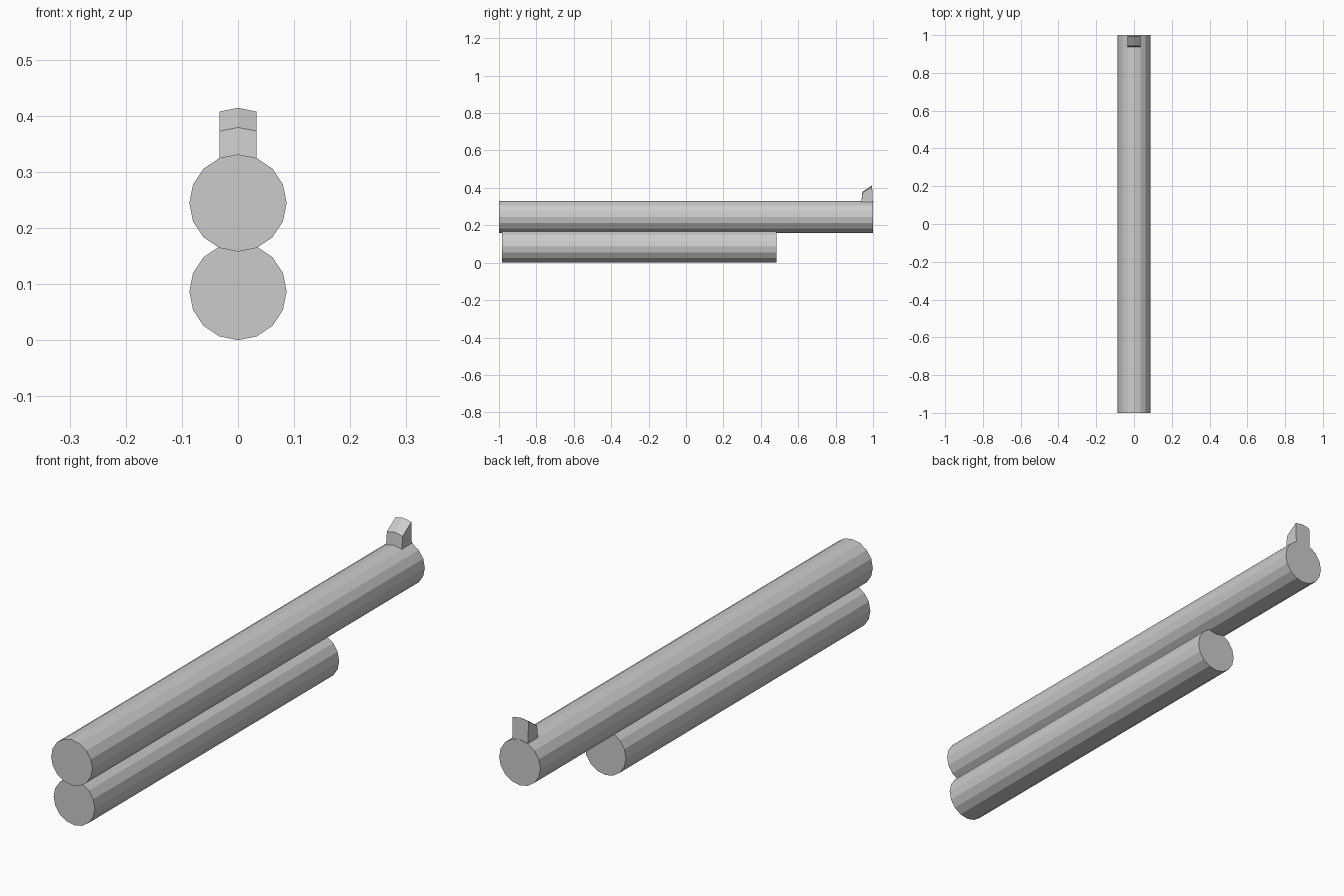
import bpy, bmesh, math

if "Cube" in bpy.data.objects:
    bpy.data.objects.remove(bpy.data.objects["Cube"])

R = 0.0867        # shared tube radius
SIDES = 16
STEP = 2 * math.pi / SIDES


def tube(name, y0, y1, z):
    """Flat-faced 16-sided tube lying along y, with a vertex at the very top."""
    bm = bmesh.new()
    rings = [[bm.verts.new((R * math.sin(i * STEP), y, z + R * math.cos(i * STEP)))
              for i in range(SIDES)] for y in (y0, y1)]
    for ring in rings:
        bm.faces.new(ring)
    for i in range(SIDES):
        j = (i + 1) % SIDES
        bm.faces.new((rings[0][i], rings[0][j], rings[1][j], rings[1][i]))
    return finish(name, bm)


def finish(name, bm):
    bmesh.ops.recalc_face_normals(bm, faces=bm.faces)
    mesh = bpy.data.meshes.new(name)
    bm.to_mesh(mesh)
    bm.free()
    obj = bpy.data.objects.new(name, mesh)
    bpy.context.collection.objects.link(obj)
    return obj


# Long upper barrel and shorter tube beneath it
BARREL_Z = 0.2445
tube("barrel", -1.0, 1.0, BARREL_Z)
tube("under_tube", -0.985, 0.485, R)

# Front sight: side profile (y, crown z) swept over the two top barrel facets
top = BARREL_Z + R
profile = [(0.938, top), (0.943, 0.379), (0.995, 0.414), (0.998, top)]
half_width = R * math.sin(STEP)
drop = R * (1 - math.cos(STEP))
bm = bmesh.new()
rows = [[bm.verts.new((x, y, z - d)) for y, z in profile]
        for x, d in ((-half_width, drop), (0, 0), (half_width, drop))]
bm.faces.new(rows[0])
bm.faces.new(rows[2])
for a, b in zip(rows, rows[1:]):
    for i in range(4):
        j = (i + 1) % 4
        bm.faces.new((a[i], a[j], b[j], b[i]))
finish("front_sight", bm)
